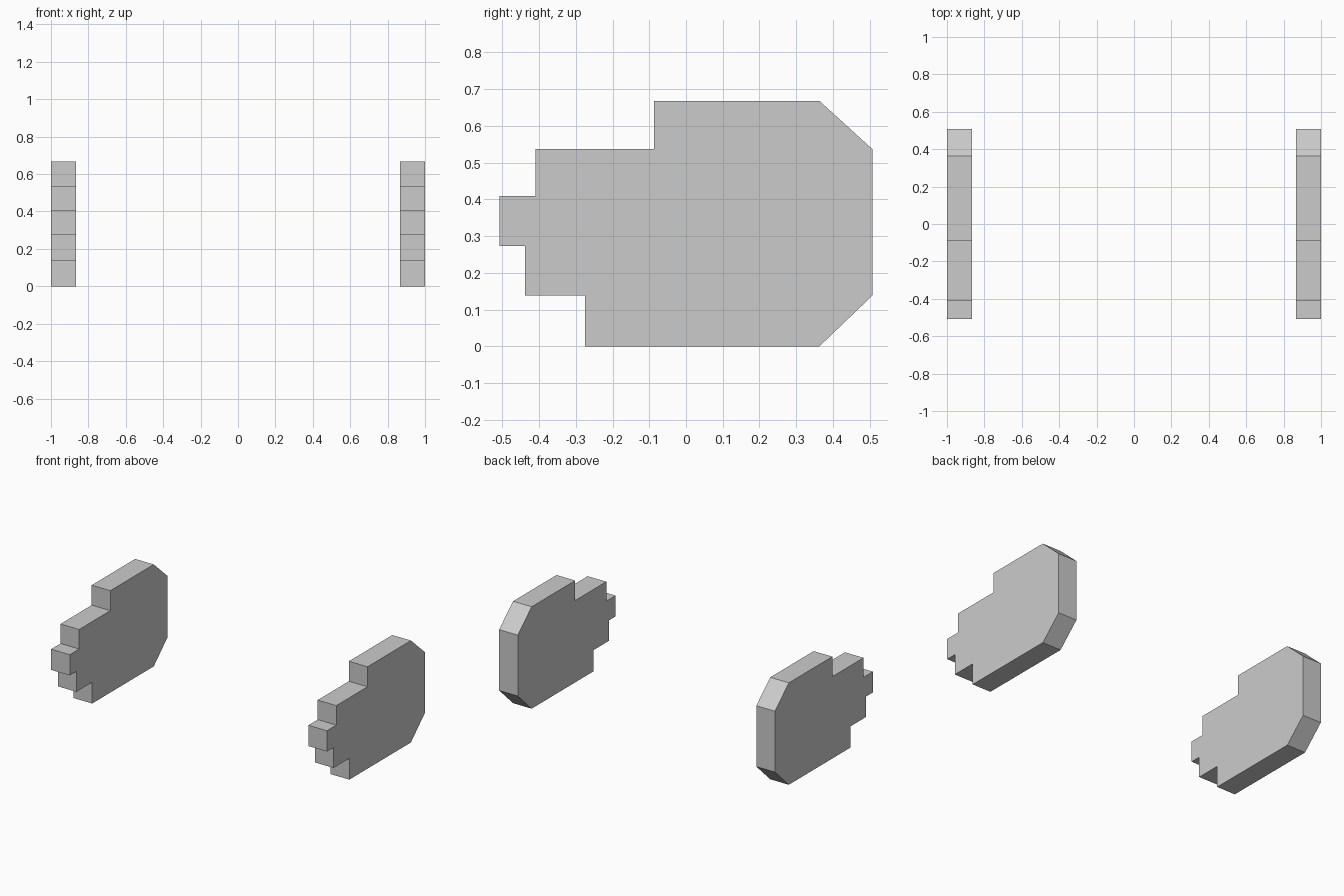
import bpy, bmesh

if "Cube" in bpy.data.objects:
    bpy.data.objects.remove(bpy.data.objects["Cube"])

# Side outline (y, z), shared by both plates
PROFILE = [(-0.275, 0), (0.363, 0), (0.507, 0.138), (0.507, 0.537), (0.363, 0.668),
           (-0.087, 0.668), (-0.087, 0.537), (-0.41, 0.537), (-0.41, 0.409),
           (-0.507, 0.409), (-0.507, 0.273), (-0.438, 0.273), (-0.438, 0.139),
           (-0.275, 0.139)]
THICKNESS = 0.135

grey = bpy.data.materials.new("light_grey")
grey.diffuse_color = (0.6, 0.6, 0.6, 1)
grey.use_nodes = True
grey.node_tree.nodes["Principled BSDF"].inputs["Base Color"].default_value = grey.diffuse_color


def side_plate(name, x_start):
    """Extrude the stepped outline along x."""
    bm = bmesh.new()
    face = bm.faces.new([bm.verts.new((x_start, y, z)) for y, z in PROFILE])
    new = bmesh.ops.extrude_face_region(bm, geom=[face])["geom"]
    bmesh.ops.translate(bm, vec=(THICKNESS, 0, 0),
                        verts=[v for v in new if isinstance(v, bmesh.types.BMVert)])
    bmesh.ops.recalc_face_normals(bm, faces=bm.faces)
    mesh = bpy.data.meshes.new(name)
    bm.to_mesh(mesh)
    bm.free()
    mesh.materials.append(grey)
    bpy.context.collection.objects.link(bpy.data.objects.new(name, mesh))


# Matching plates at either side
side_plate("left_side_plate", -1)
side_plate("right_side_plate", 1 - THICKNESS)
